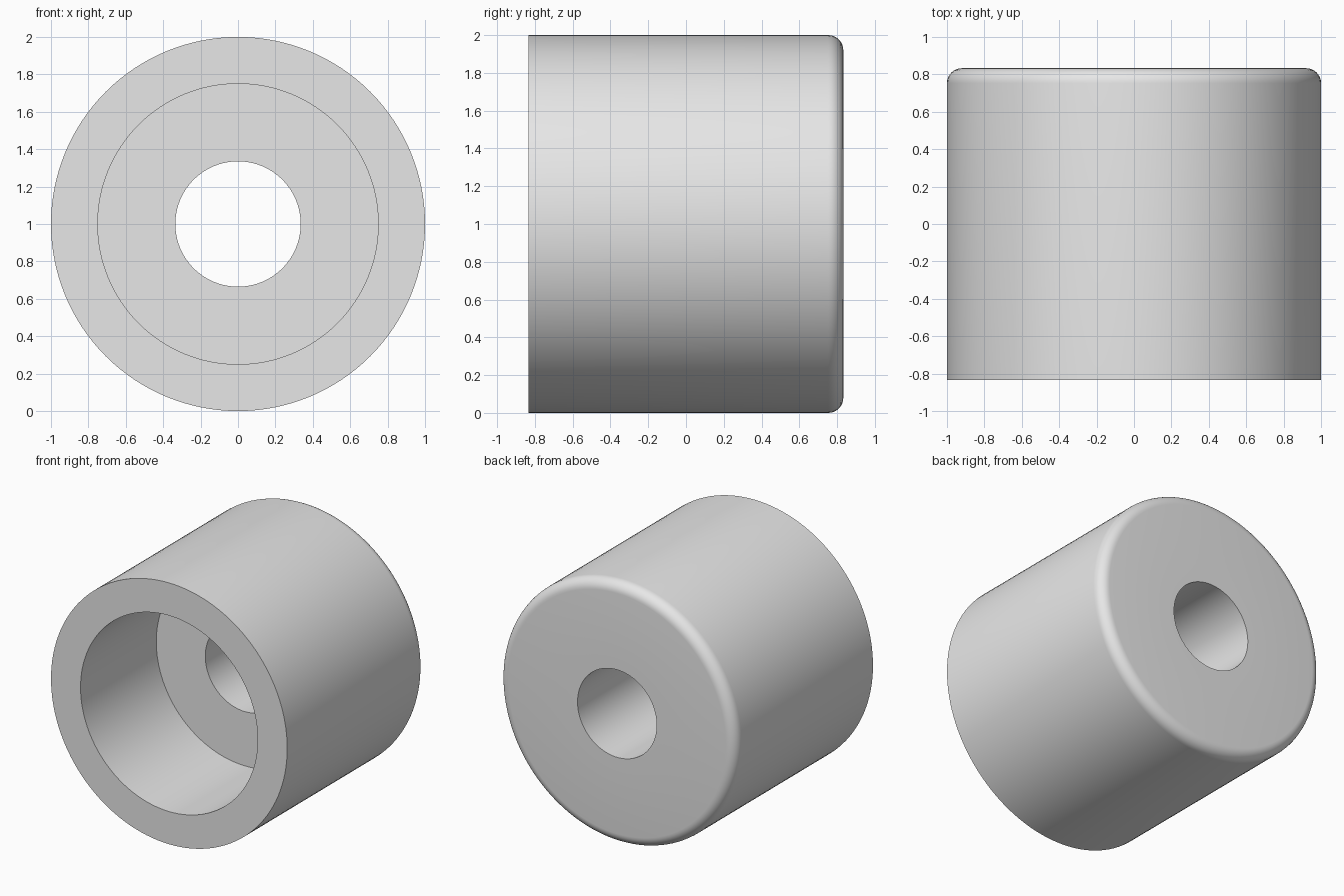
import bpy
import bmesh
import math
from mathutils import Matrix, Vector

cube = bpy.data.objects.get("Cube")
if cube:
    bpy.data.objects.remove(cube, do_unlink=True)

# Main dimensions
OUTER, BORE, HOLE = 1.0, 0.75, 0.335
HALF_LENGTH = 0.833
BORE_FLOOR = 0.083
FILLET = 0.08
SEGMENTS = 128
FILLET_STEPS = 8

# Plain grey material
grey = bpy.data.materials.new("plain_grey")
grey.use_nodes = True
colour = (0.8, 0.8, 0.8, 1)
grey.diffuse_color = colour
grey.node_tree.nodes["Principled BSDF"].inputs["Base Color"].default_value = colour

# Closed half section as (radius, y): stepped bore, front rim, rounded back edge
profile = [
    (HOLE, HALF_LENGTH),
    (HOLE, BORE_FLOOR),
    (BORE, BORE_FLOOR),
    (BORE, -HALF_LENGTH),
    (OUTER, -HALF_LENGTH),
]
for i in range(FILLET_STEPS + 1):
    a = math.pi / 2 * i / FILLET_STEPS
    profile.append((OUTER - FILLET + FILLET * math.cos(a),
                    HALF_LENGTH - FILLET + FILLET * math.sin(a)))

# Revolve the section around the y axis
bm = bmesh.new()
verts = [bm.verts.new((r, y, 0)) for r, y in profile]
edges = [bm.edges.new((v, verts[(i + 1) % len(verts)])) for i, v in enumerate(verts)]
bmesh.ops.spin(bm, geom=verts + edges, cent=(0, 0, 0), axis=(0, 1, 0),
               angle=2 * math.pi, steps=SEGMENTS, use_merge=True)
bmesh.ops.remove_doubles(bm, verts=bm.verts, dist=0.0001)
bmesh.ops.recalc_face_normals(bm, faces=bm.faces)
bmesh.ops.transform(bm, matrix=Matrix.Translation(Vector((0, 0, OUTER))), verts=bm.verts)

mesh = bpy.data.meshes.new("counterbored_bushing")
bm.to_mesh(mesh)
bm.free()
mesh.materials.append(grey)
bushing = bpy.data.objects.new("counterbored_bushing", mesh)
bpy.context.collection.objects.link(bushing)

# Smooth round walls, crisp rims
bpy.ops.object.select_all(action="DESELECT")
bushing.select_set(True)
bpy.context.view_layer.objects.active = bushing
bpy.ops.object.shade_smooth_by_angle(angle=math.radians(30))
